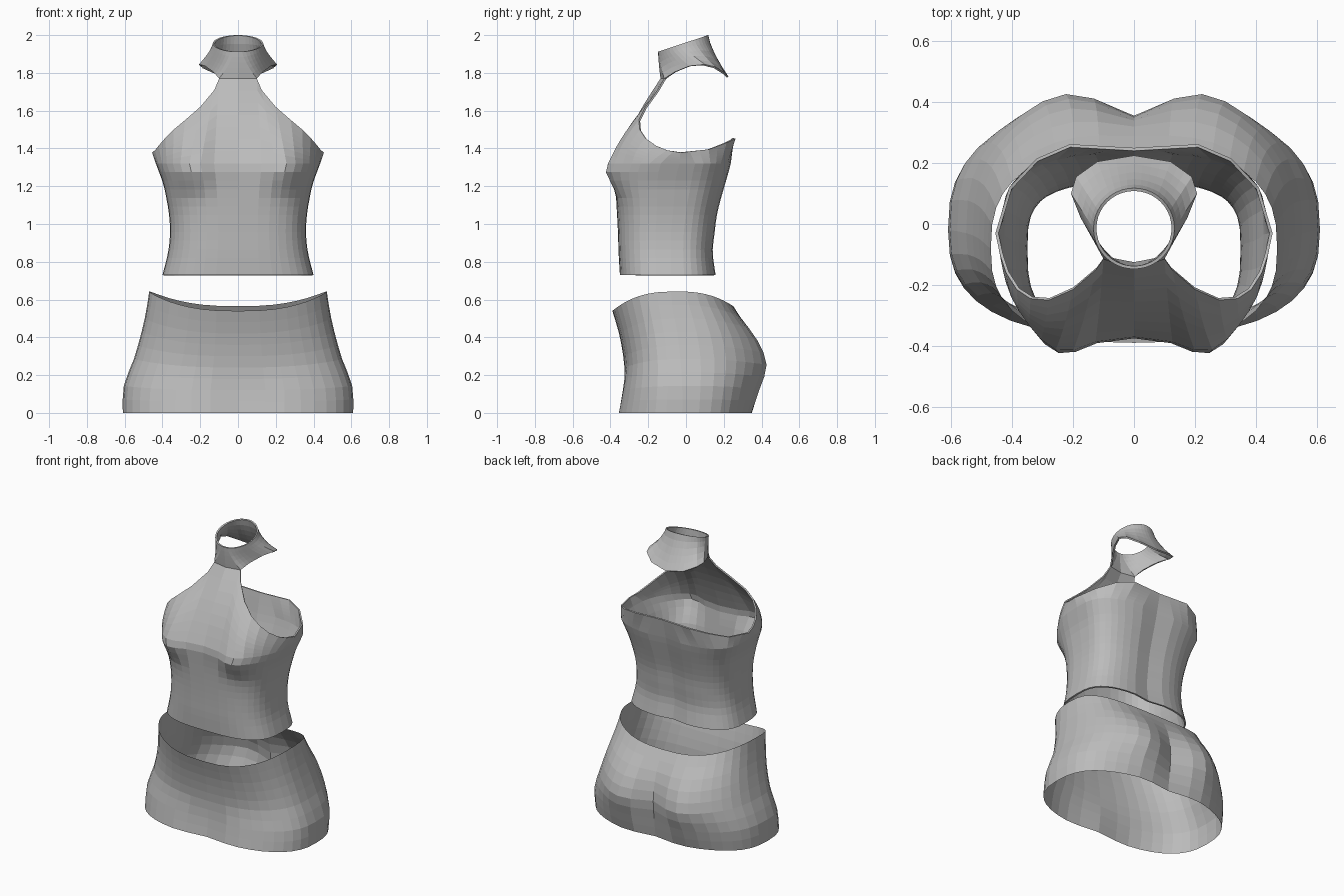
import bpy, bmesh
from math import sin, cos, pi, exp
from mathutils import Vector

cube = bpy.data.objects.get("Cube")
if cube:
    bpy.data.objects.remove(cube, do_unlink=True)

COLUMNS = 20  # columns from centre front round to centre back


def sample(keys, t, smooth=True):
    """Interpolate a table of (position, values...) rows."""
    if t <= keys[0][0]:
        return Vector(keys[0][1:])
    for i in range(len(keys) - 1):
        start, end = keys[i], keys[i + 1]
        if t <= end[0]:
            span = end[0] - start[0]
            s = (t - start[0]) / span
            p, q = Vector(start[1:]), Vector(end[1:])
            if not smooth:
                return p.lerp(q, s)
            before, after = keys[max(i - 1, 0)], keys[min(i + 2, len(keys) - 1)]
            m = (q - Vector(before[1:])) * span / (end[0] - before[0])
            n = (Vector(after[1:]) - p) * span / (after[0] - start[0])
            return (p * (2 * s**3 - 3 * s**2 + 1) + m * (s**3 - 2 * s**2 + s)
                    + q * (3 * s**2 - 2 * s**3) + n * (s**3 - s**2))
    return Vector(keys[-1][1:])


def outline(a, width, front, back, middle, power):
    """Point on a rounded box section; front and back are y limits."""
    c = cos(a)
    x = width * max(sin(a), 0) ** (2 / power)
    reach = front - middle if c > 0 else back - middle
    return x, middle + reach * abs(c) ** (2 / power)


def add_sheet(bm, point, rows):
    """Half shell of quads, facing outward, from point(angle, v)."""
    grid = []
    for j in range(COLUMNS + 1):
        a = pi * j / COLUMNS
        column = []
        for i in range(rows + 1):
            p = Vector(point(a, i / rows))
            if j in (0, COLUMNS):
                p.x = 0
            column.append(bm.verts.new(p))
        grid.append(column)
    for left, right in zip(grid, grid[1:]):
        for i in range(rows):
            bm.faces.new((left[i], right[i], right[i + 1], left[i + 1]))


def finish(name, bm, material, thickness=0):
    """Weld the half shell, mirror it and give it cloth thickness."""
    bmesh.ops.remove_doubles(bm, verts=bm.verts[:], dist=0.0005)
    mesh = bpy.data.meshes.new(name)
    bm.to_mesh(mesh)
    bm.free()
    mesh.materials.append(material)
    ob = bpy.data.objects.new(name, mesh)
    bpy.context.collection.objects.link(ob)
    mirror = ob.modifiers.new("mirror", "MIRROR")
    mirror.use_clip = True
    if thickness:
        solid = ob.modifiers.new("cloth_thickness", "SOLIDIFY")
        solid.thickness = thickness
        solid.offset = -1


grey = bpy.data.materials.new("cloth_grey")
grey.use_nodes = True
colour = (0.5, 0.5, 0.5, 1)
grey.diffuse_color = colour
grey.node_tree.nodes["Principled BSDF"].inputs["Base Color"].default_value = colour

# Bodice sections: height, half width, front y, back y, middle y, bust swell
BODICE = [
    (0.73, 0.40, -0.35, 0.16, -0.08, 0),
    (0.85, 0.37, -0.357, 0.145, -0.08, 0),
    (0.95, 0.36, -0.36, 0.155, -0.08, 0),
    (1.05, 0.365, -0.365, 0.168, -0.07, 0),
    (1.14, 0.38, -0.37, 0.19, -0.06, 0.01),
    (1.21, 0.395, -0.372, 0.21, -0.05, 0.045),
    (1.28, 0.42, -0.375, 0.23, -0.04, 0.075),
    (1.32, 0.435, -0.37, 0.24, -0.03, 0.068),
]
# Upper edge of the bodice: degrees round from the front, x, y, z
EDGE = [
    (0, 0, -0.135, 1.77), (9, 0.1, -0.115, 1.77), (18, 0.125, -0.15, 1.71),
    (27, 0.2, -0.215, 1.62), (36, 0.28, -0.25, 1.55), (45, 0.34, -0.245, 1.5),
    (54, 0.385, -0.215, 1.455), (63, 0.42, -0.16, 1.415), (72, 0.44, -0.1, 1.39),
    (90, 0.455, -0.03, 1.378), (117, 0.41, 0.12, 1.395), (135, 0.32, 0.215, 1.43),
    (153, 0.21, 0.262, 1.452), (180, 0, 0.25, 1.452),
]
# Lower edge of the collar: degrees, x, y, z
COLLAR = [
    (0, 0, -0.135, 1.77), (9, 0.1, -0.115, 1.77), (36, 0.13, -0.06, 1.805),
    (63, 0.175, 0.02, 1.837), (90, 0.207, 0.1, 1.845), (117, 0.19, 0.155, 1.832),
    (144, 0.12, 0.205, 1.8), (180, 0, 0.225, 1.78),
]


def body(a, z):
    width, front, back, middle, swell = sample(BODICE, z)
    x, y = outline(a, width, front, back, middle, 3)
    if cos(a) > 0:
        y -= swell * exp(-((x - 0.25) / 0.11) ** 2)
    else:
        y -= 0.02 * exp(-(x / 0.07) ** 2)  # spine groove
    return Vector((x, y, z))


def bodice_point(a, v):
    split, low, high = 0.65, BODICE[0][0], BODICE[-1][0]
    if v <= split:
        return body(a, low + (high - low) * v / split)
    s = (v - split) / (1 - split)
    p = body(a, high).lerp(sample(EDGE, a * 180 / pi, False), s)
    p.y -= 0.02 * max(cos(a), 0) * sin(pi * s)
    return p


def collar_point(a, v):
    low = sample(COLLAR, a * 180 / pi, False)
    high = Vector((0.133 * sin(a), -0.015 - 0.133 * cos(a), 1.956 - 0.044 * cos(a)))
    p = low.lerp(high, 1 - (1 - v) ** 1.4)
    p.z = low.z + (high.z - low.z) * v
    return p


# Halter top: bodice and collar joined at the throat
bm = bmesh.new()
add_sheet(bm, bodice_point, 20)
add_sheet(bm, collar_point, 5)
finish("halter_top", bm, grey, 0.01)

# Skirt sections: fraction of height, half width, front y, back y, middle y,
# back crease, front hollow
SKIRT = [
    (0, 0.61, -0.37, 0.35, -0.02, 0.02, 0.03),
    (0.22, 0.605, -0.345, 0.385, -0.02, 0.04, 0.02),
    (0.45, 0.55, -0.326, 0.415, -0.03, 0.06, 0),
    (0.7, 0.505, -0.345, 0.37, -0.05, 0.035, 0),
    (0.85, 0.485, -0.365, 0.31, -0.07, 0.01, 0),
    (1, 0.47, -0.39, 0.25, -0.08, 0, 0),
]


def skirt_point(a, v):
    width, front, back, middle, crease, hollow = sample(SKIRT, v)
    x, y = outline(a, width, front, back, middle, 2.6)
    if cos(a) > 0:
        y += hollow * exp(-(x / 0.15) ** 2)
    else:
        y -= crease * exp(-(x / 0.1) ** 2)
        y += crease * 0.5 * exp(-((x - 0.25) / 0.12) ** 2)
    rim = 0.5525 - 0.0125 * cos(a) + 0.09 * sin(a) ** 2  # waist rises at the hips
    return x, y, v * rim


bm = bmesh.new()
add_sheet(bm, skirt_point, 9)
finish("skirt", bm, grey)
